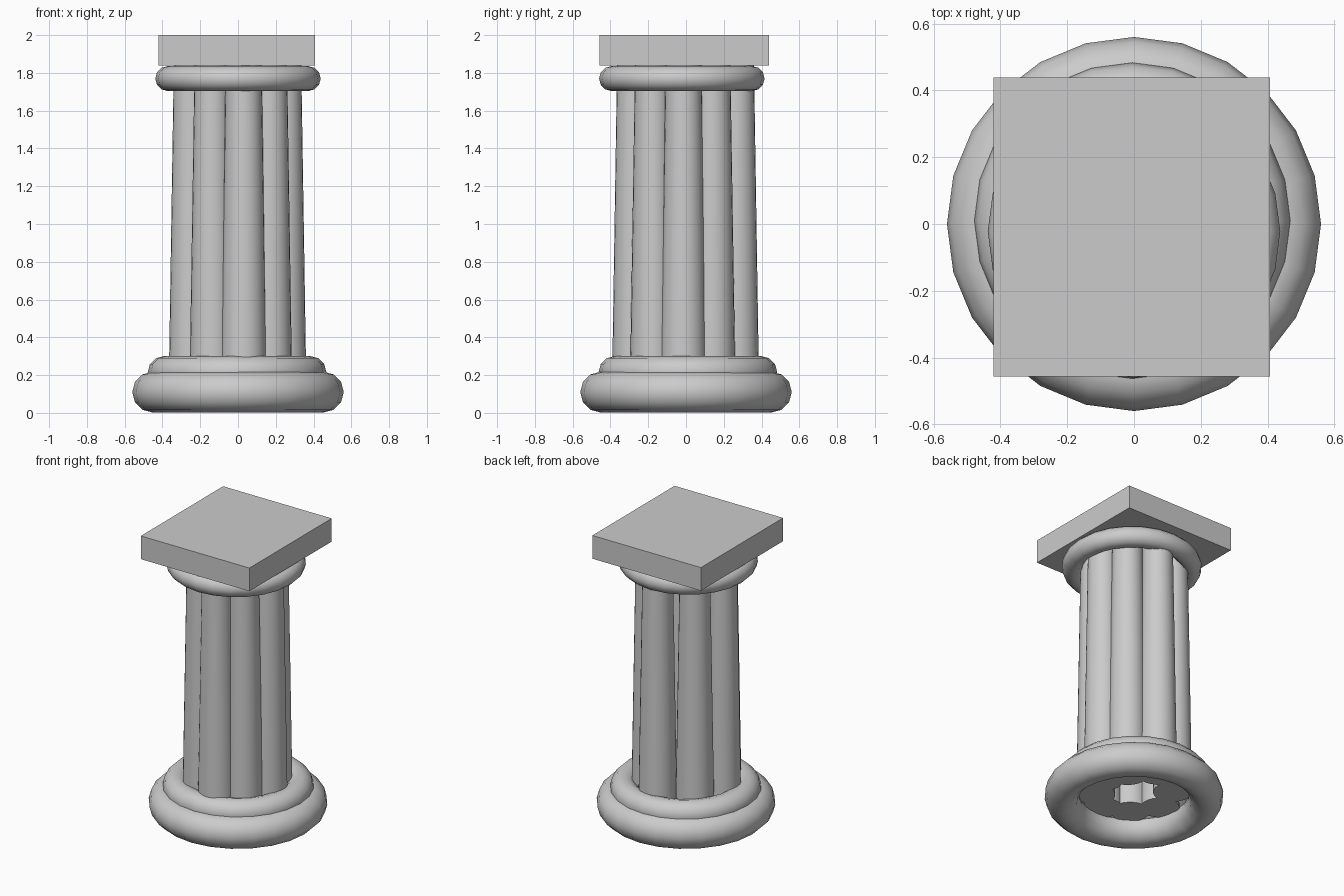
import bpy
import math

if "Cube" in bpy.data.objects:
    bpy.data.objects.remove(bpy.data.objects["Cube"])


def smooth(name):
    ob = bpy.context.object
    ob.name = name
    bpy.ops.object.shade_smooth_by_angle(angle=math.radians(40))
    return ob


def ring(name, loc, outer, thick):
    # rounded moulding: outer radius and tube radius
    bpy.ops.mesh.primitive_torus_add(location=loc, major_radius=outer - thick,
                                     minor_radius=thick,
                                     major_segments=24, minor_segments=12)
    smooth(name)


# Base and neck mouldings
ring("base_ring_lower", (0, 0, 0.11), 0.56, 0.108)
ring("base_ring_upper", (-0.005, 0.01, 0.215), 0.473, 0.086)
ring("neck_ring", (0, -0.022, 1.77), 0.438, 0.066)

# Shaft: a loose circle of tapered rods
rods = [(0.03, -0.27), (0.165, -0.175), (0.24, -0.013), (0.17, 0.14),
        (0.03, 0.265), (-0.18, 0.16), (-0.245, -0.04), (-0.135, -0.2)]
z0, z1 = 0.13, 1.838
for i, (x, y) in enumerate(rods):
    bpy.ops.mesh.primitive_cone_add(vertices=24, radius1=0.122, radius2=0.095,
                                    depth=z1 - z0,
                                    location=(x, y, (z0 + z1) / 2))
    smooth(f"shaft_rod_{i + 1}")

# Square top slab
bpy.ops.mesh.primitive_cube_add(size=1, location=(-0.007, -0.009, 1.92))
slab = bpy.context.object
slab.name = "top_slab"
slab.scale = (0.828, 0.896, 0.16)
bpy.ops.object.transform_apply(location=False, rotation=False, scale=True)
